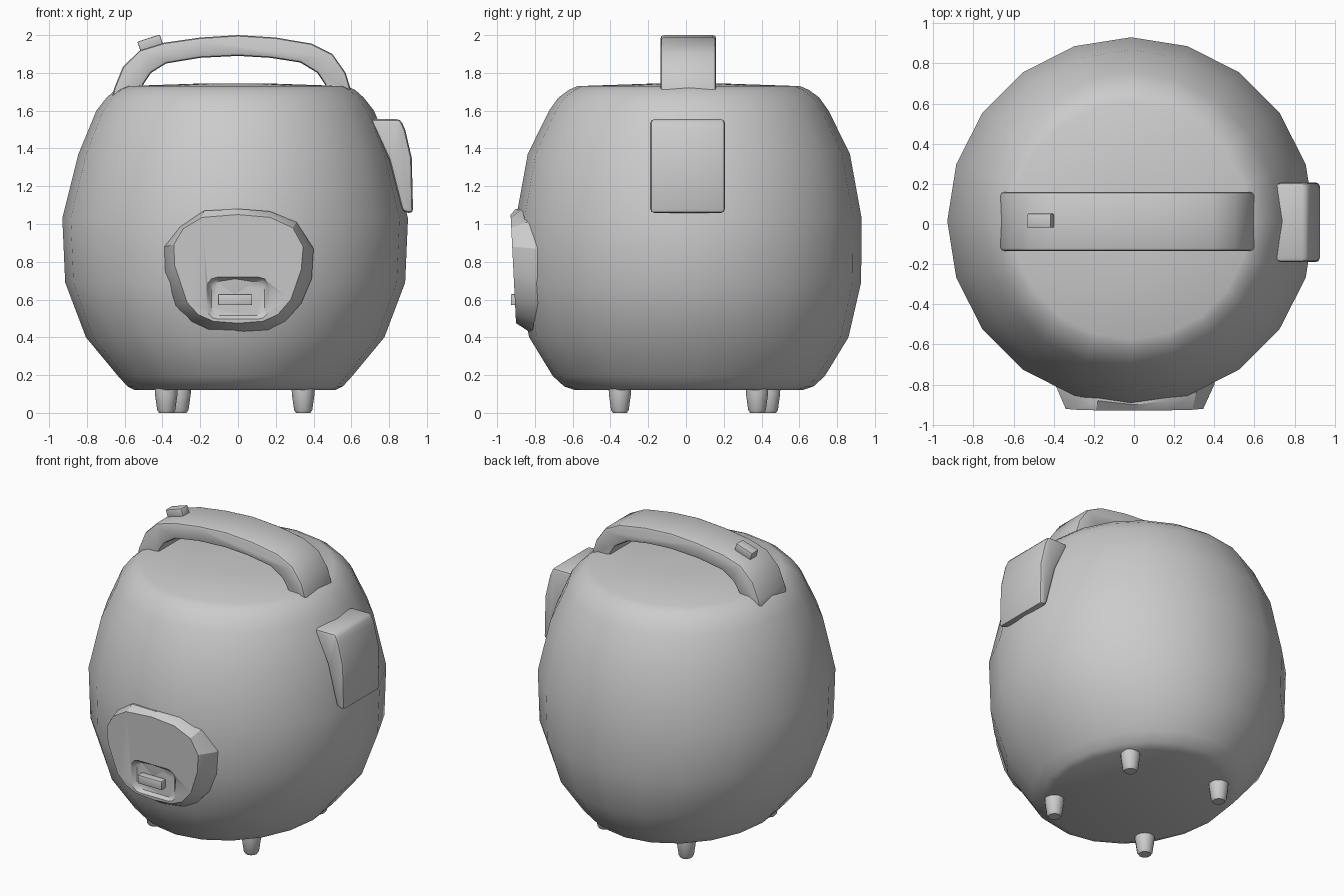
import bpy, bmesh
from math import cos, sin, tau, radians
from mathutils import Matrix

if "Cube" in bpy.data.objects:
    bpy.data.objects.remove(bpy.data.objects["Cube"])


def finish(name, bm, smooth=40, bevel=0.0, limit=50):
    """Optionally round the hard edges, then store the mesh as an object."""
    bmesh.ops.recalc_face_normals(bm, faces=bm.faces[:])
    if bevel:
        hard = [e for e in bm.edges if e.calc_face_angle(0) > radians(limit)]
        bmesh.ops.bevel(bm, geom=hard, offset=bevel, segments=2, profile=0.5,
                        affect='EDGES', clamp_overlap=True)
    me = bpy.data.meshes.new(name)
    bm.to_mesh(me)
    bm.free()
    me.shade_smooth()
    me.set_sharp_from_angle(angle=radians(smooth))
    ob = bpy.data.objects.new(name, me)
    bpy.context.collection.objects.link(ob)
    return ob


def loft(name, rings, **kw):
    """Skin a list of equal-length point rings and cap both ends."""
    bm = bmesh.new()
    loops = [[bm.verts.new(p) for p in r] for r in rings]
    n = len(rings[0])
    for a, b in zip(loops, loops[1:]):
        for i in range(n):
            j = (i + 1) % n
            bm.faces.new((a[i], a[j], b[j], b[i]))
    bm.faces.new(loops[0])
    bm.faces.new(loops[-1])
    return finish(name, bm, **kw)


def extrude_y(name, pts, y0, y1, **kw):
    return loft(name, [[(x, y, z) for x, z in pts] for y in (y0, y1)], **kw)


def ellipse(cx, cy, z, rx, ry, n):
    return [(cx + rx * cos(tau * i / n), cy + ry * sin(tau * i / n), z) for i in range(n)]


def box(name, centre, size, tilt=0, bevel=0.006):
    bm = bmesh.new()
    m = (Matrix.Translation(centre) @ Matrix.Rotation(radians(tilt), 4, 'Y')
         @ Matrix.Diagonal((*size, 1)))
    bmesh.ops.create_cube(bm, size=1, matrix=m)
    return finish(name, bm, bevel=bevel)


# Barrel-shaped body: z, x radius, y radius
profile = [(.12, .53, .60), (.14, .57, .66), (.195, .62, .72), (.40, .79, .845),
           (.69, .90, .912), (1.03, .915, .915), (1.37, .83, .853), (1.60, .735, .74),
           (1.67, .68, .69), (1.71, .635, .635), (1.73, .59, .59), (1.745, .15, .15)]
loft("body", [ellipse(-.015, .015, z, rx, ry, 20) for z, rx, ry in profile], smooth=60)

# Four tapered feet
for i, (x, y) in enumerate([(-.38, -.35), (.345, -.35), (.345, .376), (-.31, .44)]):
    foot = [(.16, .062), (.10, .06), (.015, .048), (0, .038)]
    loft(f"foot_{i + 1}", [ellipse(x, y, z, r, r, 14) for z, r in foot], smooth=50)

# Arched carrying handle
outer = [(-.67, 1.66), (-.655, 1.72), (-.61, 1.83), (-.52, 1.92), (-.39, 1.96), (-.2, 1.987),
         (0, 2.0), (.2, 1.987), (.39, 1.955), (.50, 1.90), (.57, 1.80), (.61, 1.67)]
inner = [(.47, 1.68), (.46, 1.74), (.42, 1.80), (.33, 1.855), (.17, 1.88), (0, 1.89),
         (-.2, 1.88), (-.38, 1.85), (-.46, 1.80), (-.50, 1.74), (-.52, 1.68)]
extrude_y("handle", outer + inner, -.135, .16, bevel=.018)
box("handle_button", (-.465, .017, 1.958), (.125, .07, .055), tilt=-18)

# Lid latch on the right side
latch = [(.70, 1.555), (.86, 1.555), (.885, 1.50), (.92, 1.35), (.927, 1.055),
         (.87, 1.065), (.80, 1.34)]
extrude_y("lid_latch", latch, -.19, .207, bevel=.022, limit=60)

# Front control panel: flared rim up to a flat, slightly sloping face
rim = [(0, 1.08), (-.18, 1.07), (-.31, .985), (-.39, .88), (-.385, .75), (-.33, .57),
       (-.25, .48), (-.16, .435), (0, .415), (.16, .435), (.25, .485), (.335, .58),
       (.39, .71), (.40, .87), (.31, 1.01), (.17, 1.067)]
face = [(0, 1.05), (-.19, 1.035), (-.29, .975), (-.34, .89), (-.335, .78), (-.27, .585),
        (-.21, .52), (-.13, .485), (0, .475), (.13, .485), (.21, .52), (.28, .60),
        (.335, .76), (.345, .88), (.29, .98), (.17, 1.035)]


def rim_y(x, z):
    return -.90 + .095 * (x / .39) ** 2 + .09 * max(0, (.75 - z) / .33) ** 2


panel = loft("control_panel", [
    [(x, -.60, z) for x, z in rim],
    [(x, rim_y(x, z), z) for x, z in rim],
    [(x, -.90 - .05 * (z - .475), z) for x, z in face]], smooth=30)


# Rounded recess cut into the panel
def rounded(hx, hz, r, y):
    pts = []
    for q, (sx, sz) in enumerate([(1, 1), (-1, 1), (-1, -1), (1, -1)]):
        for k in range(4):
            a = tau * (q + k / 3) / 4
            pts.append((sx * (hx - r) + r * cos(a), y, .605 + sz * (hz - r) + r * sin(a)))
    return pts


cutter = loft("recess_cutter", [rounded(.175, .122, .06, -.96), rounded(.165, .112, .055, -.905),
                                rounded(.14, .09, .045, -.882)])
cutter.hide_render = True
cutter.hide_viewport = False
cut = panel.modifiers.new("recess", 'BOOLEAN')
cut.operation = 'DIFFERENCE'
cut.solver = 'EXACT'
cut.object = cutter
cutter.display_type = 'WIRE'

# Switch inside the recess
box("panel_switch", (-.015, -.90, .60), (.18, .055, .058), bevel=.005)
